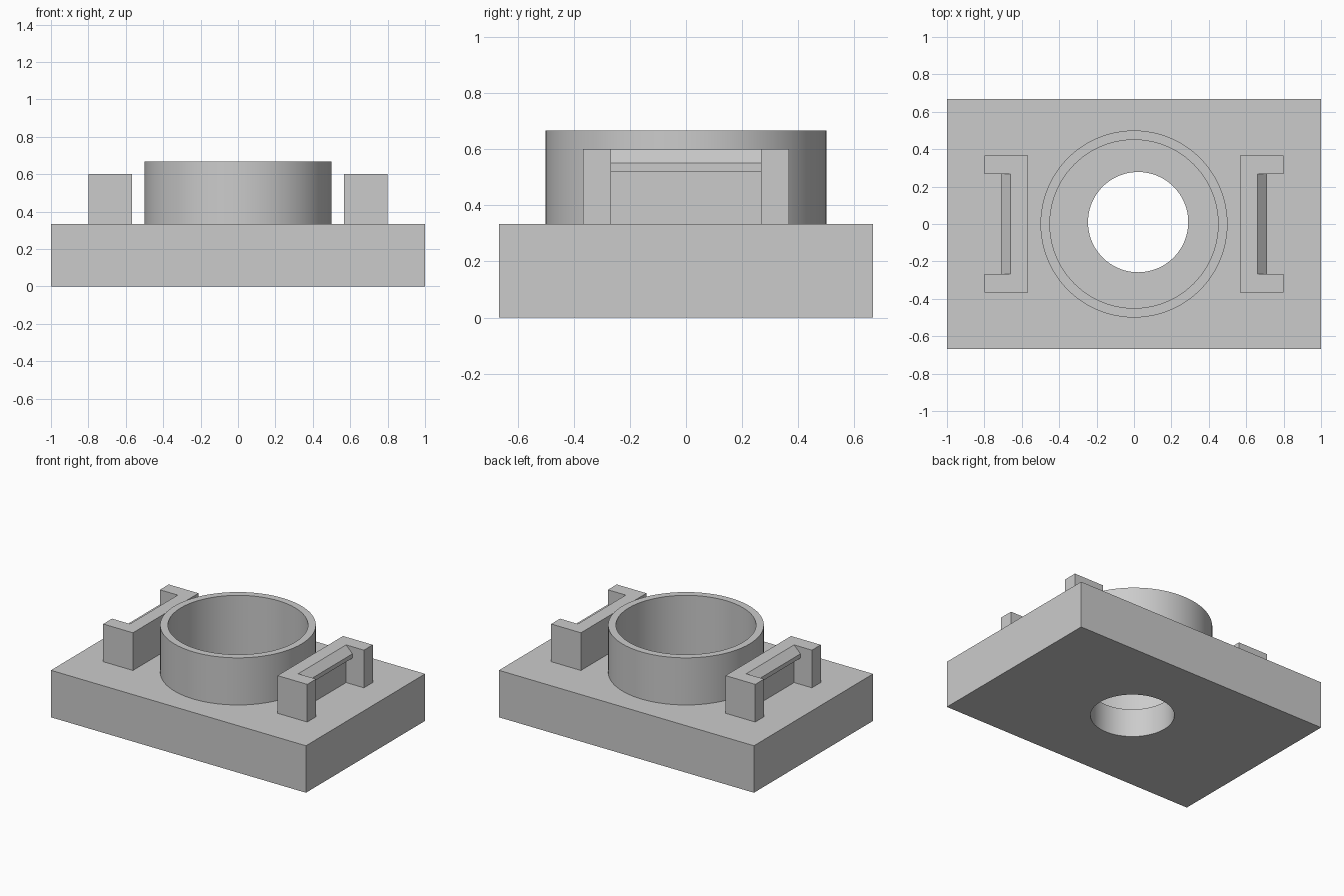
import bpy
import bmesh
import math
from mathutils import Matrix

default = bpy.data.objects.get("Cube")
if default:
    bpy.data.objects.remove(default, do_unlink=True)

# Single matte grey
grey = bpy.data.materials.new("light_grey")
grey.use_nodes = True
colour = (0.6, 0.6, 0.6, 1)
grey.diffuse_color = colour
grey.node_tree.nodes["Principled BSDF"].inputs["Base Color"].default_value = colour


def make_object(name, bm):
    bmesh.ops.recalc_face_normals(bm, faces=bm.faces)
    mesh = bpy.data.meshes.new(name)
    bm.to_mesh(mesh)
    bm.free()
    mesh.materials.append(grey)
    obj = bpy.data.objects.new(name, mesh)
    bpy.context.collection.objects.link(obj)
    return obj


def box(name, low, high):
    bm = bmesh.new()
    bmesh.ops.create_cube(bm, size=1)
    for v in bm.verts:
        v.co = [lo + (c + 0.5) * (hi - lo) for c, lo, hi in zip(v.co, low, high)]
    return make_object(name, bm)


def cylinder(name, radius, bottom, top, x=0, y=0):
    bm = bmesh.new()
    bmesh.ops.create_cone(bm, cap_ends=True, segments=96, radius1=radius, radius2=radius,
                          depth=top - bottom,
                          matrix=Matrix.Translation((x, y, (bottom + top) / 2)))
    return make_object(name, bm)


def prism(name, outline, to_3d, offset):
    """Extrude a flat outline along the offset vector."""
    bm = bmesh.new()
    face = bm.faces.new([bm.verts.new(to_3d(a, b)) for a, b in outline])
    grown = bmesh.ops.extrude_face_region(bm, geom=[face])["geom"]
    verts = [g for g in grown if isinstance(g, bmesh.types.BMVert)]
    bmesh.ops.translate(bm, verts=verts, vec=offset)
    return make_object(name, bm)


def combine(target, tool, operation):
    bpy.context.view_layer.objects.active = target
    mod = target.modifiers.new(operation.lower(), "BOOLEAN")
    mod.operation = operation
    mod.solver = "EXACT"
    mod.object = tool
    bpy.ops.object.modifier_apply(modifier=mod.name)
    bpy.data.objects.remove(tool, do_unlink=True)


# Base plate with round collar, deep socket and slightly off-centre through hole
PLATE_TOP = 0.333
base = box("base_with_collar", (-1, -0.667, 0), (1, 0.667, PLATE_TOP))
combine(base, cylinder("collar", 0.5, 0.1, 0.667), "UNION")
combine(base, cylinder("socket", 0.45, 0.2, 0.8), "DIFFERENCE")
combine(base, cylinder("through_hole", 0.268, -0.1, 0.4, 0.022, 0.01), "DIFFERENCE")
bpy.ops.object.select_all(action="DESELECT")
base.select_set(True)
bpy.context.view_layer.objects.active = base
bpy.ops.object.shade_smooth_by_angle(angle=math.radians(30))

# Pair of clips: C-shaped block open outwards, with a chamfered catch inside
INNER, WALL, OUTER = 0.567, 0.66, 0.8
HALF, SLOT, CLIP_TOP = 0.367, 0.268, 0.6
for side, sign in (("left", 1), ("right", -1)):
    c_shape = [(INNER, -HALF), (OUTER, -HALF), (OUTER, -SLOT), (WALL, -SLOT),
               (WALL, SLOT), (OUTER, SLOT), (OUTER, HALF), (INNER, HALF)]
    prism(side + "_clip", c_shape, lambda x, y: (sign * x, y, PLATE_TOP),
          (0, 0, CLIP_TOP - PLATE_TOP))
    catch = [(WALL, 0.52), (0.71, 0.52), (0.71, 0.55), (WALL, CLIP_TOP)]
    prism(side + "_clip_catch", catch, lambda x, z: (sign * x, -SLOT, z), (0, 2 * SLOT, 0))
